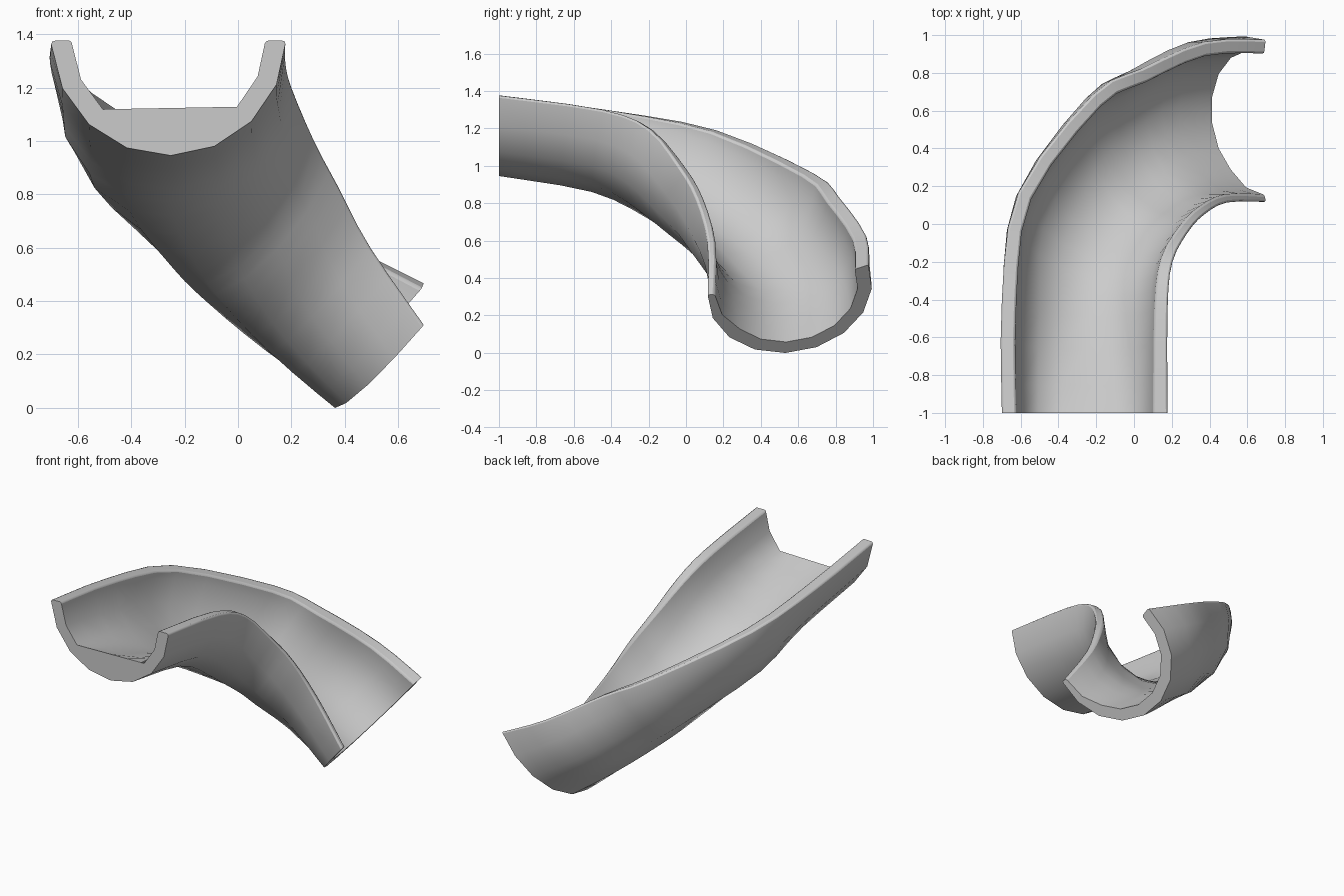
import bpy, bmesh, math
from mathutils import Vector

if "Cube" in bpy.data.objects:
    bpy.data.objects.remove(bpy.data.objects["Cube"])

WALL = 0.077
SEG = 9
STEPS = 3

# cross-sections: near rim xyz, far rim xyz, pitch in degrees, trough depth
SECTIONS = [
    (0.18, -1.00, 1.375, -0.70, -1.00, 1.375, 0, 0.43),
    (0.18, -0.45, 1.30, -0.70, -0.40, 1.295, 10, 0.445),
    (0.205, -0.20, 1.20, -0.61, 0.17, 1.19, 22, 0.515),
    (0.29, -0.04, 1.00, -0.21, 0.69, 0.96, 30, 0.545),
    (0.38, 0.055, 0.83, 0.05, 0.825, 0.83, 35, 0.55),
    (0.50, 0.115, 0.60, 0.38, 0.965, 0.63, 39, 0.53),
    (0.697, 0.115, 0.31, 0.697, 0.975, 0.47, 41.6, 0.515),
]


def smooth_path(rows):
    """Catmull-Rom interpolation of all section values."""
    out = []
    for i in range(len(rows) - 1):
        a, b, c, d = (rows[max(0, min(len(rows) - 1, i + k))] for k in (-1, 0, 1, 2))
        for s in range(STEPS):
            t = s / STEPS
            out.append([0.5 * (2 * q + (r - p) * t + (2 * p - 5 * q + 4 * r - u) * t * t
                               + (3 * q - p - 3 * r + u) * t ** 3)
                        for p, q, r, u in zip(a, b, c, d)])
    out.append(list(rows[-1]))
    return out


def section(row, progress, flat):
    """Outer and inner arc through both rims, sagging to the given depth."""
    near, far = Vector(row[:3]), Vector(row[3:6])
    pitch, depth = math.radians(row[6]), row[7]
    half = (far - near).length / 2
    side = (far - near).normalized()
    heading = Vector((side.y, -side.x, 0)).normalized()
    forward = heading * math.cos(pitch) - Vector((0, 0, 1)) * math.sin(pitch)
    down = side.cross(forward).normalized()
    r = (half ** 2 + depth ** 2) / (2 * depth)
    centre = (near + far) / 2 + down * (depth - r)
    a = math.atan2(half, r - depth)
    # the last strip is the raised outer bank, growing along the bend
    last = 0.012 + (1 / SEG - 0.012) * progress
    angles = [a * (2 * (1 - last) * k / (SEG - 1) - 1) for k in range(SEG)] + [a]

    def arc(radii):
        return [centre + q * (side * math.sin(t) + down * math.cos(t))
                for q, t in zip(radii, angles)]

    # the near wall thins towards the exit
    thin = {0: 0.5, 1: 0.3}
    outer = arc([r] * (SEG + 1))
    inner = arc([r - WALL * (1 - thin.get(k, 0) * progress) for k in range(SEG + 1)])
    # flat floor at the entry
    for k in (3, 4, 5):
        inner[k] = inner[k].lerp(inner[2].lerp(inner[6], (k - 2) / 4), flat)
    return outer + inner[::-1]


# loft the trough shell
bm = bmesh.new()
rows = smooth_path(SECTIONS)
rings = []
for i, row in enumerate(rows):
    points = section(row, i / (len(rows) - 1), max(0, 1 - i / STEPS))
    rings.append([bm.verts.new(p) for p in points])
n = len(rings[0])
for r0, r1 in zip(rings, rings[1:]):
    for k in range(n):
        j = (k + 1) % n
        bm.faces.new((r0[k], r0[j], r1[j], r1[k]))

# end caps
for ring in (rings[0], rings[-1]):
    for k in range(SEG):
        bm.faces.new((ring[k], ring[k + 1], ring[n - 2 - k], ring[n - 1 - k]))
bmesh.ops.recalc_face_normals(bm, faces=bm.faces[:])

# softened rims
weight = bm.edges.layers.float.new("bevel_weight_edge")
for r0, r1 in zip(rings, rings[1:]):
    for k in (0, SEG, SEG + 1, n - 1):
        bm.edges.get((r0[k], r1[k]))[weight] = 1.0

mesh = bpy.data.meshes.new("curved_chute")
bm.to_mesh(mesh)
bm.free()
chute = bpy.data.objects.new("curved_chute", mesh)
bpy.context.collection.objects.link(chute)
bevel = chute.modifiers.new("rim_bevel", 'BEVEL')
bevel.limit_method = 'WEIGHT'
bevel.width = 0.012
bevel.segments = 2

bpy.context.view_layer.objects.active = chute
chute.select_set(True)
bpy.ops.object.shade_smooth_by_angle(angle=math.radians(50))
